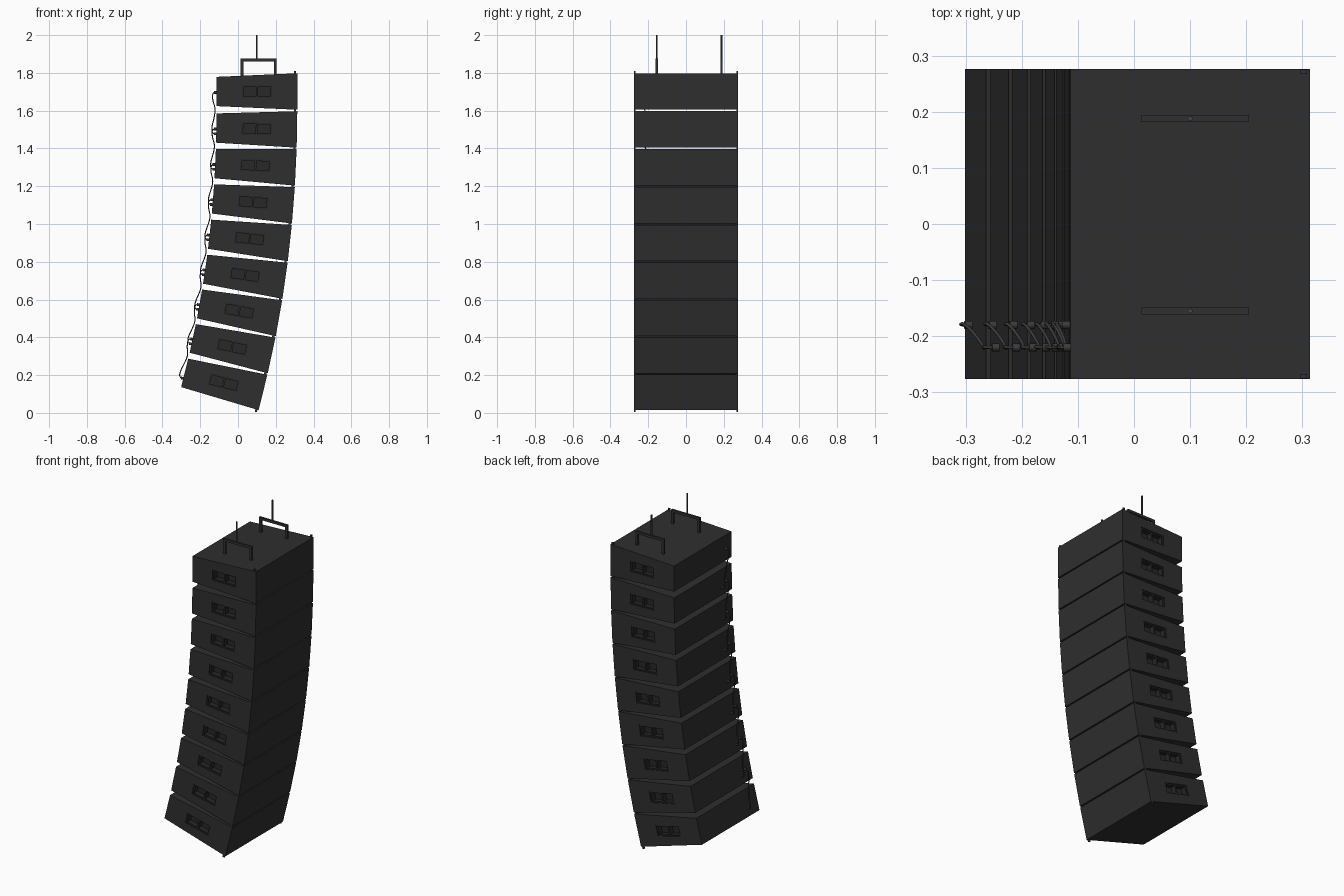
import bpy, math
from mathutils import Matrix, Vector

if "Cube" in bpy.data.objects:
    bpy.data.objects.remove(bpy.data.objects["Cube"], do_unlink=True)

DEPTH, HALF_W, PITCH = 0.427, 0.276, 0.201
MID = -PITCH / 2
ANGLES = [0, 1, 2.7, 4.5, 6.3, 8.2, 10.2, 12.2, 14]


def material(name, v):
    m = bpy.data.materials.new(name)
    m.use_nodes = True
    m.diffuse_color = (v, v, v, 1)
    m.node_tree.nodes["Principled BSDF"].inputs["Base Color"].default_value = (v, v, v, 1)
    return m


cabinet_black = material("cabinet black", 0.028)
pocket_black = material("pocket black", 0.021)
rigging_grey = material("rigging dark grey", 0.03)
rod_grey = material("rod grey", 0.06)
cable_grey = material("cable grey", 0.045)


def add_object(name, mesh, mat=None, matrix=None):
    ob = bpy.data.objects.new(name, mesh)
    bpy.context.collection.objects.link(ob)
    if mat and not mesh.materials:
        mesh.materials.append(mat)
    if matrix:
        ob.matrix_world = matrix
    return ob


def prism(name, outline, y0, y1):
    """Extrude an (x, z) outline along y."""
    n = len(outline)
    verts = [(x, y, z) for y in (y0, y1) for x, z in outline]
    faces = [list(range(n)), list(range(2 * n - 1, n - 1, -1))]
    faces += [(i, i + n, (i + 1) % n + n, (i + 1) % n) for i in range(n)]
    mesh = bpy.data.meshes.new(name)
    mesh.from_pydata(verts, [], faces)
    mesh.update()
    return mesh


def box(name, x0, x1, y0, y1, z0, z1):
    return prism(name, [(x0, z0), (x1, z0), (x1, z1), (x0, z1)], y0, y1)


def tube(name, points, radius, mat, smooth=False):
    curve = bpy.data.curves.new(name, "CURVE")
    curve.dimensions = "3D"
    curve.bevel_depth = radius
    curve.bevel_resolution = 2
    curve.use_fill_caps = True
    curve.resolution_u = 5
    spline = curve.splines.new("NURBS" if smooth else "POLY")
    spline.points.add(len(points) - 1)
    for p, co in zip(spline.points, points):
        p.co = (*co, 1)
    if smooth:
        spline.use_endpoint_u = True
        spline.order_u = 3
    return add_object(name, curve, mat)


# Wedge cabinet, with its origin at the top front edge
cabinet = add_object("cabinet_source", prism("cabinet", [
    (-DEPTH, MID - 0.0775), (0, -PITCH + 0.004), (0, -0.004), (-DEPTH, MID + 0.0775)],
    -HALF_W, HALF_W), cabinet_black)

# Handle pockets: a shallow lip around two deep wells on each side
cx = -DEPTH / 2
cutters = []
for side in (-1, 1):
    for x0, x1, half_h, deep in ((-0.08, 0.08, 0.032, 0.005),
                                 (-0.071, -0.005, 0.024, 0.035),
                                 (0.005, 0.071, 0.024, 0.035)):
        ys = sorted((side * (HALF_W - deep), side * (HALF_W + 0.02)))
        c = add_object("pocket_cutter", box("pocket_cutter", cx + x0, cx + x1, *ys,
                                            MID - half_h, MID + half_h))
        c.hide_render = True
        cutters.append(c)
        mod = cabinet.modifiers.new("pocket", "BOOLEAN")
        mod.operation, mod.solver, mod.object = "DIFFERENCE", "EXACT", c
bpy.context.view_layer.update()
cabinet_mesh = bpy.data.meshes.new_from_object(
    cabinet.evaluated_get(bpy.context.evaluated_depsgraph_get()))
for ob in cutters + [cabinet]:
    bpy.data.objects.remove(ob, do_unlink=True)
cabinet_mesh.materials.clear()
for m in (cabinet_black, pocket_black):
    cabinet_mesh.materials.append(m)
for f in cabinet_mesh.polygons:
    f.material_index = int(0.2 < abs(f.center.y) < HALF_W - 0.001)

# Hang the cabinets in a curved column, hinged along their front edges
frames = []
pivot = Vector((0.314, 0, 1.802))
hinge_mesh = box("hinge", -0.018, -0.006, -0.004, 0.004, -0.009, 0.009)
for i, deg in enumerate(ANGLES + ANGLES[-1:]):
    frame = Matrix.Translation(pivot) @ Matrix.Rotation(math.radians(deg), 4, "Y")
    for side, label in ((-1, "front"), (1, "back")):
        add_object(f"hinge_{label}_{i + 1}", hinge_mesh, rigging_grey,
                   frame @ Matrix.Translation((0, side * (HALF_W - 0.005), 0)))
    if i < len(ANGLES):
        add_object(f"cabinet_{i + 1}", cabinet_mesh, None, frame)
        frames.append(frame)
        pivot = frame @ Vector((0, 0, -PITCH))


# Link cables between neighbouring cabinets, with a plug at each end
def plug(name, frame, y, z):
    tube(name, [frame @ Vector((-DEPTH + d, y, z)) for d in (0.002, -0.013)],
         0.007, cable_grey)


for i in range(len(frames) - 1):
    upper, lower = frames[i], frames[i + 1]
    y_out, y_in, z_out, z_in = -0.22, -0.18, MID - 0.005, MID - 0.03
    plug(f"output_plug_{i + 1}", upper, y_out, z_out)
    plug(f"input_plug_{i + 2}", lower, y_in, z_in)
    back = -DEPTH
    path = [upper @ Vector((back - d, y_out + s, z_out - h)) for d, s, h in
            ((0.01, 0, 0), (0.022, 0, 0.002), (0.022, 0.002, 0.04), (0.006, -0.004, 0.085))]
    path += [lower @ Vector((back - d, y_in + s, z_in + h)) for d, s, h in
             ((0.012, -0.02, 0.085), (0.024, 0.004, 0.04), (0.024, 0, 0.002), (0.01, 0, 0))]
    tube(f"link_cable_{i + 1}", path, 0.0028, cable_grey, smooth=True)

# Lifting brackets and suspension rods on the top cabinet
for y, label in ((-0.155, "front"), (0.188, "back")):
    x0, x1, z0, z1, t = 0.013, 0.205, 1.775, 1.876, 0.015
    add_object(f"lifting_bracket_{label}", prism("lifting_bracket", [
        (x0, z0), (x0 + t, z0), (x0 + t, z1 - t), (x1 - t, z1 - t),
        (x1 - t, z0), (x1, z0), (x1, z1), (x0, z1)], y - 0.006, y + 0.006), rigging_grey)
    tube(f"suspension_rod_{label}", [(0.1, y, z1 - 0.01), (0.1, y, 2.0)], 0.0045, rod_grey)
